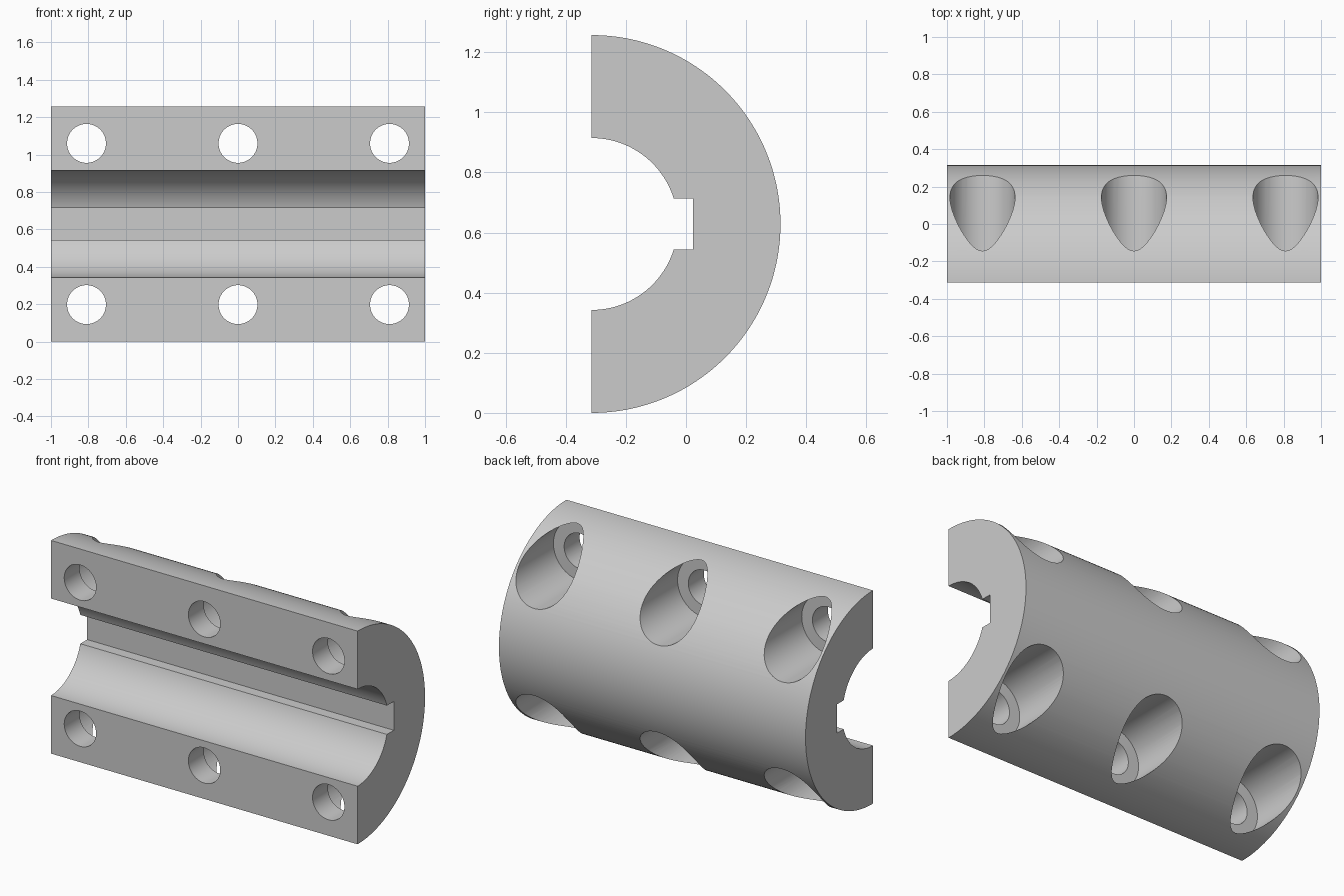
import bpy, bmesh
from math import pi, sin, cos, asin, radians
from mathutils import Matrix, Vector

cube = bpy.data.objects.get("Cube")
if cube:
    bpy.data.objects.remove(cube, do_unlink=True)

R_OUT, R_BORE = 0.6285, 0.286      # outer shell and bore radii
Y_FLAT, Z_MID = -0.314, 0.6285     # shared axis of shell and bore
KEY_HALF, KEY_Y = 0.085, 0.023     # keyway half width and floor
HOLE_X, HOLE_OFF = 0.81, 0.431     # bolt positions
R_HOLE, R_HEAD, Y_SEAT = 0.104, 0.174, -0.17

grey = bpy.data.materials.new("light_grey")
grey.use_nodes = True
colour = (0.6, 0.6, 0.6, 1)
grey.diffuse_color = colour
grey.node_tree.nodes["Principled BSDF"].inputs["Base Color"].default_value = colour


def make_object(name, bm):
    bmesh.ops.recalc_face_normals(bm, faces=bm.faces)
    mesh = bpy.data.meshes.new(name)
    bm.to_mesh(mesh)
    bm.free()
    mesh.materials.append(grey)
    obj = bpy.data.objects.new(name, mesh)
    bpy.context.collection.objects.link(obj)
    return obj


def arc(r, a0, a1, n):
    """Points (y, z) on an arc about the axis; angle zero points to the back."""
    angles = [a0 + (a1 - a0) * i / n for i in range(n + 1)]
    return [(Y_FLAT + r * cos(a), Z_MID + r * sin(a)) for a in angles]


# Half sleeve: outer arc, then the bore with its keyway, extruded along x
key = asin(KEY_HALF / R_BORE)
profile = arc(R_OUT, -pi / 2, pi / 2, 96)
profile += arc(R_BORE, pi / 2, key, 32)
profile += [(KEY_Y, Z_MID + KEY_HALF), (KEY_Y, Z_MID - KEY_HALF)]
profile += arc(R_BORE, -key, -pi / 2, 32)
bm = bmesh.new()
face = bm.faces.new([bm.verts.new((-1, y, z)) for y, z in profile])
side = bmesh.ops.extrude_face_region(bm, geom=[face])
bmesh.ops.translate(bm, vec=Vector((2, 0, 0)),
                    verts=[v for v in side["geom"] if isinstance(v, bmesh.types.BMVert)])
sleeve = make_object("half_sleeve", bm)


def drill(name, radius, y0, y1):
    """Cut a row of round holes along y through each flange."""
    cutter_bm = bmesh.new()
    for x in (-HOLE_X, 0, HOLE_X):
        for s in (-1, 1):
            place = Matrix.Translation((x, (y0 + y1) / 2, Z_MID + s * HOLE_OFF))
            bmesh.ops.create_cone(cutter_bm, cap_ends=True, segments=64,
                                  radius1=radius, radius2=radius, depth=y1 - y0,
                                  matrix=place @ Matrix.Rotation(pi / 2, 4, 'X'))
    cutter = make_object(name, cutter_bm)
    cutter.hide_render = True
    mod = sleeve.modifiers.new(name, 'BOOLEAN')
    mod.operation = 'DIFFERENCE'
    mod.solver = 'EXACT'
    mod.object = cutter
    bpy.ops.object.modifier_apply(modifier=name)
    bpy.data.objects.remove(cutter, do_unlink=True)


bpy.ops.object.select_all(action='DESELECT')
bpy.context.view_layer.objects.active = sleeve
sleeve.select_set(True)

# Bolt holes and counterbores for the bolt heads
drill("bolt_holes", R_HOLE, -0.6, 0.6)
drill("counterbores", R_HEAD, Y_SEAT, 0.6)

bpy.ops.object.shade_smooth_by_angle(angle=radians(30))
